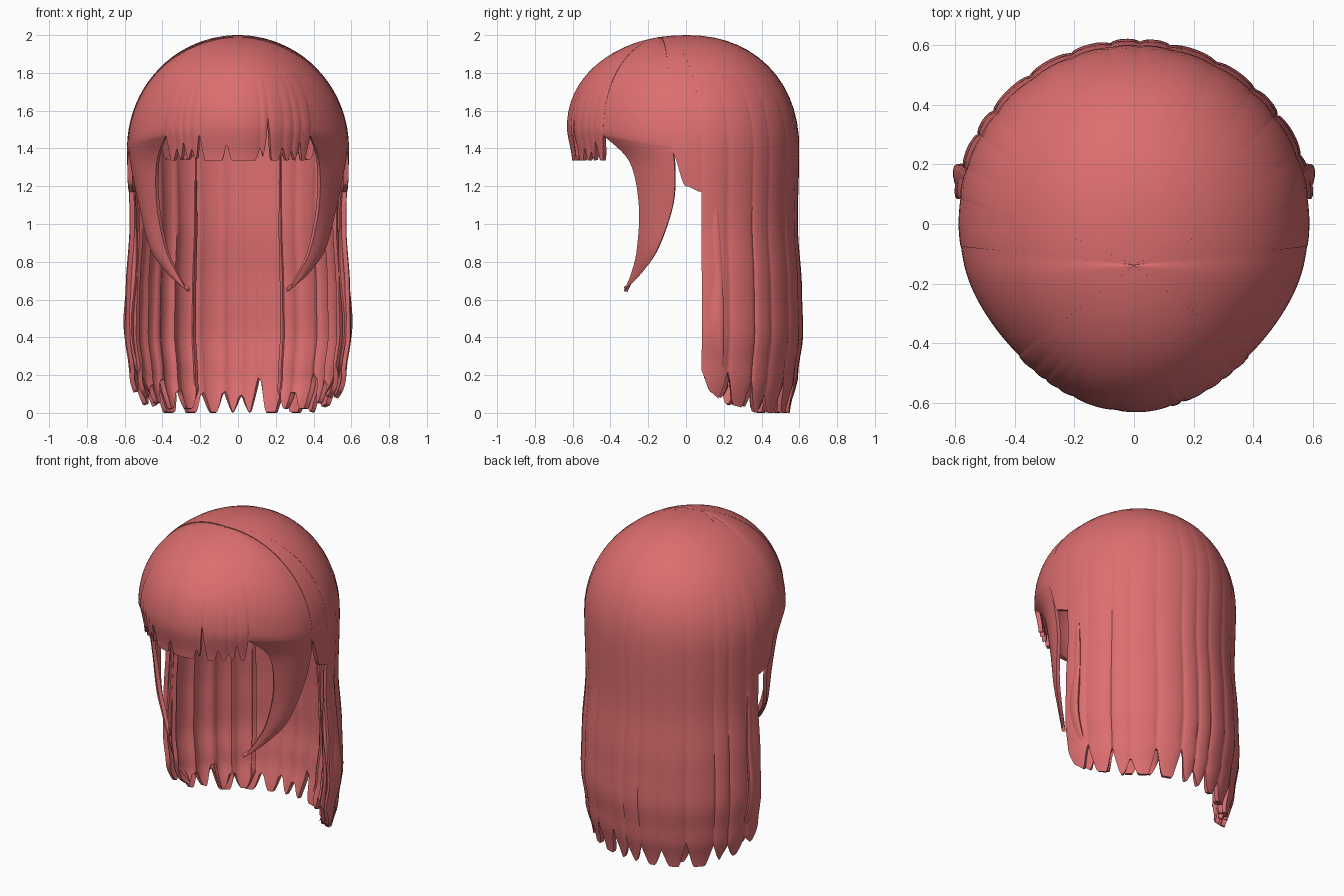
import bpy, bmesh, math, random
from mathutils import Vector

if "Cube" in bpy.data.objects:
    bpy.data.objects.remove(bpy.data.objects["Cube"])

random.seed(4)
mat = bpy.data.materials.new("coral_hair")
mat.diffuse_color = (0.72, 0.155, 0.16, 1)
mat.use_nodes = True
mat.node_tree.nodes["Principled BSDF"].inputs["Base Color"].default_value = mat.diffuse_color


def interp(table, v):
    """Smooth lookup in a short list of (key, value) pairs with rising keys."""
    if v <= table[0][0]:
        return table[0][1]
    for (a, p), (b, q) in zip(table, table[1:]):
        if v <= b:
            t = (v - a) / (b - a)
            return p + (q - p) * t * t * (3 - 2 * t)
    return table[-1][1]


HANG = [(0, .91), (.2, .985), (.42, 1.03), (.65, 1.02), (1.0, .985), (1.4, 1)]
FRINGE = [(1.33, .955), (1.52, 1)]


def widest(a):
    """Height of the widest line of the dome in a direction."""
    return 1.4 + .1 * max(0, -math.cos(a))


def surface(th, f, hem, scale, bulge, front):
    """f 0..1 runs from the crown, over the widest line, down to the hem."""
    a = math.radians(th)
    e0 = widest(a)
    if hem < e0:
        s = f * (1 + (e0 - hem) / .9)
    else:
        s = f * math.acos((hem - e0) / (2 - e0)) * 2 / math.pi
    rho = math.sin(min(s, 1) * math.pi / 2)
    nx = rho * math.sin(a)
    ny = rho * math.cos(a) - .22 * (1 - rho)          # crown pole lies on the parting
    q2 = min(1, nx * nx + ny * ny)
    p = 2 + .18 * ny * ny / max(q2, 1e-6)
    eq = 1.4 + .1 * max(0, -ny)
    z = eq + (2 - eq) * max(0, 1 - q2 ** (p / 2)) ** (1 / p)
    k = scale
    if math.cos(a) < 0:
        k *= 1 - .04 * math.sin(2 * a) ** 2 * rho
    if s > 1:
        z = e0 - (s - 1) * .9
        k *= interp(FRINGE if front else HANG, z)
    k += bulge * max(0, min(s, 2) - .45) / 1.55
    if front:                                          # sunken parting line
        d = abs(abs((th % 360) - 180) - 83)
        dip = 1 - .008 * math.exp(-(d / 7) ** 2)
        k *= dip
        z = 1.4 + (z - 1.4) * (dip if z > 1.4 else 1)
    return Vector((nx * .59 * k, ny * (.625 if ny < 0 else .598) * k, z))


def strands(th, cuts, width):
    """Notch height and rounded strand bulge at an angle."""
    notch = max(d * max(0, 1 - abs(th - c) / width) ** 1.3 for c, d in cuts)
    bulge = 0
    for (c0, _), (c1, _) in zip(cuts, cuts[1:]):
        if c0 <= th <= c1:
            u = (th - c0) / (c1 - c0)
            bulge = math.sqrt(max(0, 4 * u * (1 - u)))
    return notch, bulge


def random_cuts(a, b, lo, hi):
    cuts, th = [(a, .1)], a
    while th < b - hi:
        th += random.uniform(lo, hi)
        cuts.append((th, random.uniform(.08, .2)))
    return cuts + [(b, .1)]


def add_grid(bm, grid, flip=False):
    cols = [[bm.verts.new(p) for p in col] for col in grid]
    for c0, c1 in zip(cols, cols[1:]):
        for j in range(len(c0) - 1):
            quad = (c0[j], c1[j], c1[j + 1], c0[j + 1])
            bm.faces.new(quad[::-1] if flip else quad)


def finish(name, bm, thick=0):
    bmesh.ops.remove_doubles(bm, verts=bm.verts, dist=1e-5)
    me = bpy.data.meshes.new(name)
    bm.to_mesh(me)
    bm.free()
    me.materials.append(mat)
    ob = bpy.data.objects.new(name, me)
    bpy.context.collection.objects.link(ob)
    bpy.ops.object.select_all(action='DESELECT')
    bpy.context.view_layer.objects.active = ob
    ob.select_set(True)
    if thick:
        mod = ob.modifiers.new("thickness", 'SOLIDIFY')
        mod.thickness = thick
        mod.offset = -1
        bpy.ops.object.modifier_apply(modifier=mod.name)
    bpy.ops.object.shade_smooth_by_angle(angle=math.radians(45))


def sheet(name, a, b, base, cuts, width, amp, scale=1.0, f0=0.0, front=False, rows=40):
    n = round(abs(b - a) / .8)
    grid = []
    for i in range(n + 1):
        th = a + (b - a) * i / n
        notch, bulge = strands(th, cuts, width)
        grid.append([surface(th, f0 + (1 - f0) * j / rows, base(th) + notch, scale,
                             amp * (bulge - .6), front) for j in range(rows + 1)])
    bm = bmesh.new()
    add_grid(bm, grid)
    finish(name, bm, .025)


def back_hem(th):
    return interp([(0, 0), (45, 0), (65, .04), (82, .13)], abs(th))


# Long back hair
sheet("back_hair", -82, 82, back_hem, random_cuts(-82, 82, 8, 17), 4.6, .022)

# Short cover above each ear and under-layer strands inside the back hair
for sgn, side in ((-1, "left"), (1, "right")):
    a, b = sorted((79 * sgn, 97 * sgn))
    sheet("ear_cover_" + side, a, b,
          lambda t: interp([(82, 1.17), (90, 1.2), (97, 1.38)], abs(t)),
          [(a, 0), (b, 0)], 1, .004, scale=.995)
    a, b = sorted((24 * sgn, 80 * sgn))
    sheet("under_layer_" + side, a, b, lambda t: back_hem(t) + .02,
          random_cuts(a, b, 9, 16), 5.2, .05, scale=.93, f0=.42)

# Fringe with pointed notches
cuts = [(137, .17), (144, .11), (149, .05), (155, .08), (164, .23), (168, .07),
        (186, .1), (201, .16), (206, .07), (211, .1), (216, .07), (223, .17)]
sheet("fringe", 137, 223, lambda t: 1.335, cuts, 2.6, .026, scale=1.006, front=True)


def spline(pts, t):
    """Catmull-Rom point on a path, t in 0..1."""
    f = t * (len(pts) - 1)
    i = min(int(f), len(pts) - 2)
    u = f - i
    p0, p1, p2, p3 = [Vector(pts[min(max(k, 0), len(pts) - 1)]) for k in range(i - 1, i + 3)]
    return .5 * (2 * p1 + (p2 - p0) * u + (2 * p0 - 5 * p1 + 4 * p2 - p3) * u * u
                 + (3 * p1 - p0 - 3 * p2 + p3) * u ** 3)


def outward(d):
    return Vector((d.y, -d.x, 0)).normalized()


# Temples flowing from the parting into curved face-framing locks
FRONT = [(.43, -.30, 1.33), (.43, -.25, 1.1), (.385, -.26, .87), (.325, -.29, .74),
         (.27, -.33, .645)]
REAR = [(.565, -.06, 1.3), (.525, -.07, 1.1), (.465, -.15, .87), (.375, -.235, .74),
        (.275, -.325, .65)]


def temple_column(u, rows=24, lock_rows=36):
    def dome(v, f):
        th = 97 + 41 * v
        return surface(th, f, widest(math.radians(th)), 1, 0, True)
    rear, front = [dome(0, 1)] + REAR, [dome(1, 1)] + FRONT
    col = [dome(u, j / rows) for j in range(rows + 1)]

    def lens(t):
        r, f = spline(rear, t), spline(front, t)
        d = r - f
        return r - d * u + outward(d) * d.length * .1 * math.sin(math.pi * u)
    gap = col[-1] - lens(0)
    for j in range(1, lock_rows + 1):
        t = j / lock_rows
        col.append(lens(t) + gap * (1 - t) ** 3)
    return col


def wisp(front, rear, mirror, name, rows=30, half=8):
    """Closed lock with a lens section between two edge paths."""
    bm = bmesh.new()
    grid = []
    for k in range(2 * half + 1):
        ang = math.pi * k / half
        col = []
        for j in range(rows + 1):
            f, r = spline(front, j / rows), spline(rear, j / rows)
            d = r - f
            p = f + d * (.5 - .5 * math.cos(ang)) + outward(d) * d.length * .2 * math.sin(ang)
            col.append((p.x * mirror, p.y, p.z))
        grid.append(col)
    add_grid(bm, grid)
    bmesh.ops.remove_doubles(bm, verts=bm.verts, dist=1e-5)
    bmesh.ops.holes_fill(bm, edges=[e for e in bm.edges if e.is_boundary])
    bmesh.ops.recalc_face_normals(bm, faces=bm.faces)
    finish(name, bm)


# Loose wisps along the front edge of the back hair
WISP_F = [(.55, .13, 1.28), (.54, .09, .8), (.565, .095, .45), (.52, .13, .22), (.46, .17, .1)]
WISP_R = [(.553, .15, 1.28), (.57, .19, .8), (.595, .2, .45), (.54, .2, .22), (.462, .172, .1)]
for sgn, side in ((-1, "left"), (1, "right")):
    bm = bmesh.new()
    add_grid(bm, [[(p.x * sgn, p.y, p.z) for p in temple_column(i / 40)] for i in range(41)],
             flip=sgn < 0)
    finish("side_lock_" + side, bm, .022)
    wisp(WISP_F, WISP_R, sgn, "edge_wisp_" + side)
